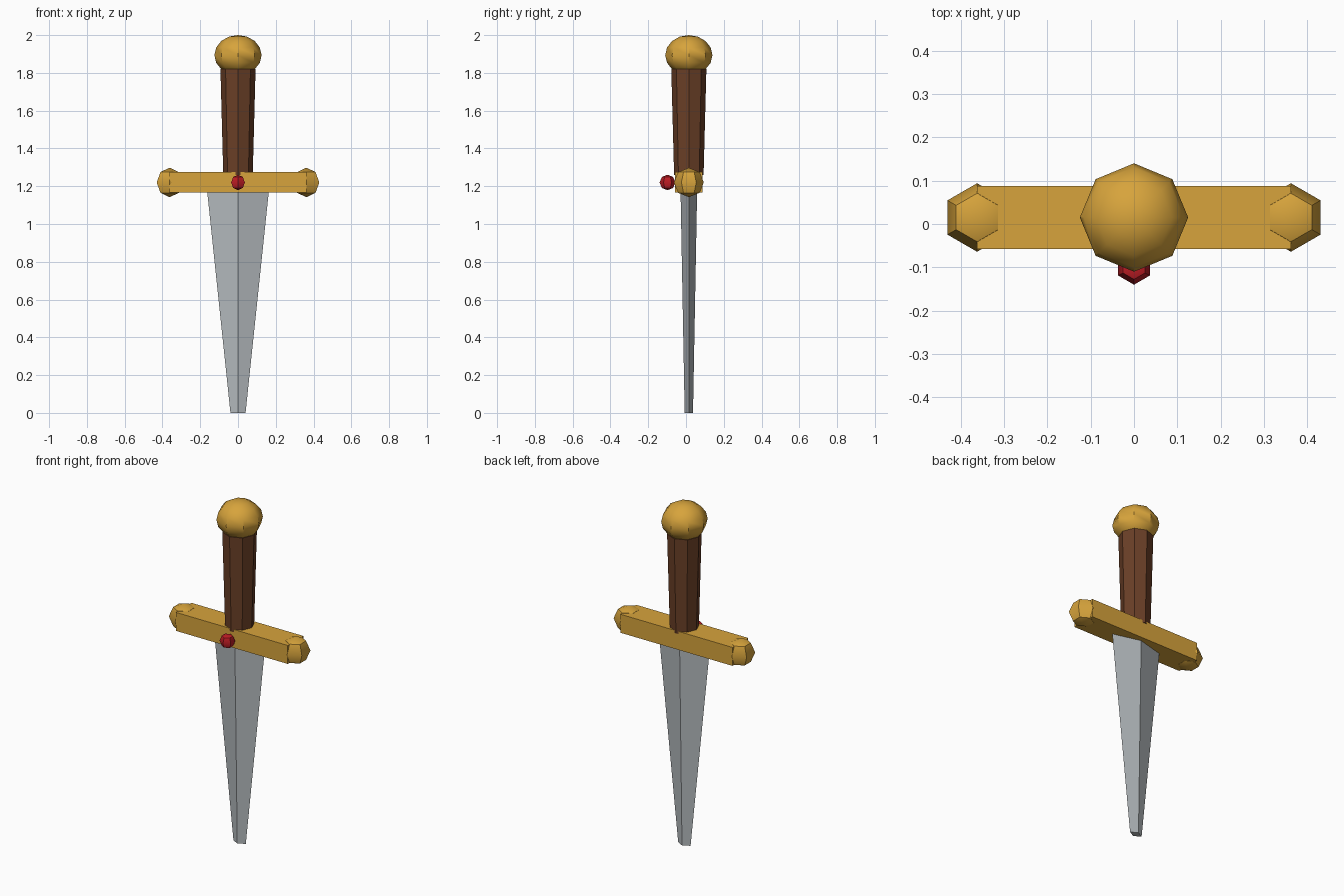
import bpy, bmesh, math
from mathutils import Matrix

if "Cube" in bpy.data.objects:
    bpy.data.objects.remove(bpy.data.objects["Cube"])

CY = 0.015          # centre line of the dagger in y
GUARD_Z = 1.22


def material(name, rgb):
    m = bpy.data.materials.new(name)
    m.diffuse_color = (*rgb, 1)
    m.use_nodes = True
    m.node_tree.nodes["Principled BSDF"].inputs["Base Color"].default_value = m.diffuse_color
    return m


gold = material("gold", (0.68, 0.37, 0.045))
steel = material("steel", (0.45, 0.485, 0.505))
leather = material("brown leather", (0.145, 0.050, 0.020))
red = material("red gem", (0.52, 0.012, 0.018))


def finish(name, bm, mat, loc, scale=(1, 1, 1)):
    bmesh.ops.scale(bm, vec=scale, verts=bm.verts)
    bmesh.ops.translate(bm, vec=loc, verts=bm.verts)
    me = bpy.data.meshes.new(name)
    bm.to_mesh(me)
    bm.free()
    me.materials.append(mat)
    ob = bpy.data.objects.new(name, me)
    bpy.context.collection.objects.link(ob)
    return ob


def smooth(ob):
    bpy.ops.object.select_all(action='DESELECT')
    ob.select_set(True)
    bpy.context.view_layer.objects.active = ob
    bpy.ops.object.shade_smooth_by_angle(angle=math.radians(41))


def ball(name, mat, loc, segments, rings, radius, rz):
    bm = bmesh.new()
    bmesh.ops.create_uvsphere(bm, u_segments=segments, v_segments=rings, radius=1)
    # turn so that a corner points along y
    v = max(bm.verts, key=lambda v: v.co.xy.length)
    turn = math.pi / 2 - math.atan2(v.co.y, v.co.x)
    bmesh.ops.rotate(bm, cent=(0, 0, 0), matrix=Matrix.Rotation(turn, 3, 'Z'), verts=bm.verts)
    ob = finish(name, bm, mat, loc, (radius, radius, rz))
    smooth(ob)


def prism(name, mat, sides, z0, z1, bottom, top):
    """Tapered prism; bottom and top are (x, y) half sizes."""
    bm = bmesh.new()
    bmesh.ops.create_cone(bm, cap_ends=True, segments=sides, radius1=1, radius2=1, depth=1)
    for v in bm.verts:
        sx, sy = top if v.co.z > 0 else bottom
        v.co = (v.co.x * sx, v.co.y * sy, z1 if v.co.z > 0 else z0)
    return finish(name, bm, mat, (0, CY, 0))


# blade: diamond section, blunt tip
prism("blade", steel, 4, 0, 1.18, (0.04, 0.022), (0.164, 0.044))

# grip: eight-sided, wider towards the pommel
prism("grip", leather, 8, 1.26, 1.82, (0.078, 0.078), (0.093, 0.093))

# cross guard bar
bm = bmesh.new()
bmesh.ops.create_cube(bm, size=1)
finish("guard", bm, gold, (0, CY, GUARD_Z), (0.724, 0.145, 0.108))

# rounded ends of the guard
for side, x in (("left", -0.362), ("right", 0.362)):
    ball("guard_knob_" + side, gold, (x, CY, GUARD_Z), 6, 4, 0.079, 0.078)

# pommel and front gem
ball("pommel", gold, (0, CY, 1.894), 8, 8, 0.125, 0.106)
ball("gem", red, (0, -0.098, GUARD_Z), 6, 4, 0.042, 0.041)
